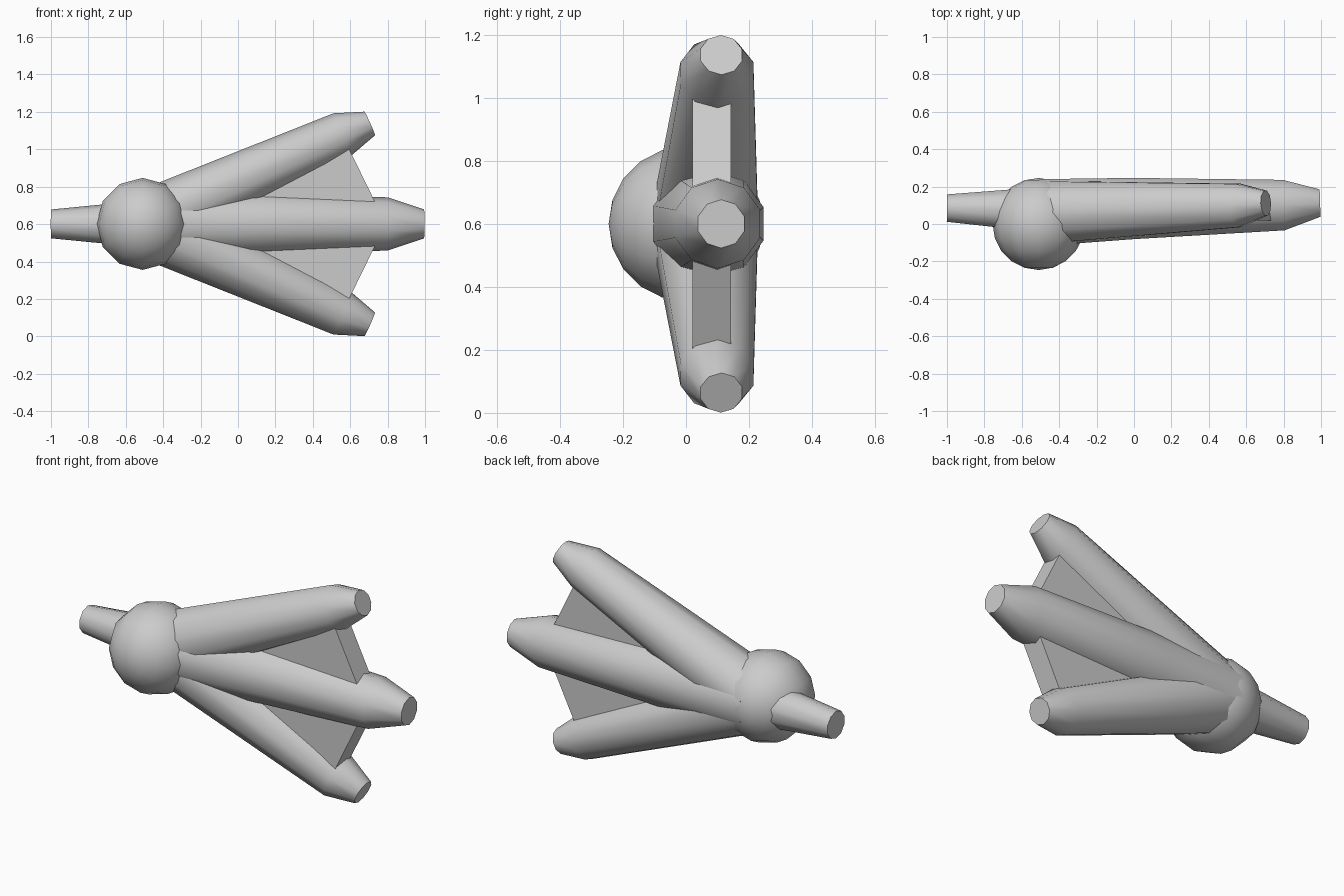
import bpy, bmesh, math
from mathutils import Vector, Matrix

cube = bpy.data.objects.get("Cube")
if cube:
    bpy.data.objects.remove(cube, do_unlink=True)

MID = 0.601      # height of the symmetry plane
SIDES = 10

grey = bpy.data.materials.new("plain_grey")
grey.use_nodes = True
grey.diffuse_color = (0.6, 0.6, 0.6, 1)
grey.node_tree.nodes["Principled BSDF"].inputs["Base Color"].default_value = (0.6, 0.6, 0.6, 1)


def finish(name, bm, angle=40):
    bmesh.ops.recalc_face_normals(bm, faces=bm.faces[:])
    mesh = bpy.data.meshes.new(name)
    bm.to_mesh(mesh)
    bm.free()
    mesh.materials.append(grey)
    mesh.shade_smooth()
    mesh.set_sharp_from_angle(angle=math.radians(angle))
    obj = bpy.data.objects.new(name, mesh)
    bpy.context.collection.objects.link(obj)
    return obj


def tube(name, stations):
    """Capped tapering tube through (centre, radius) stations."""
    bm = bmesh.new()
    axis = (Vector(stations[-1][0]) - Vector(stations[0][0])).normalized()
    side = axis.cross(Vector((0, 0, 1))).normalized()
    up = side.cross(axis)
    rings = []
    for centre, radius in stations:
        ring = []
        for k in range(SIDES):
            a = math.tau * k / SIDES
            offset = (up * math.cos(a) + side * math.sin(a)) * radius
            ring.append(bm.verts.new(Vector(centre) + offset))
        rings.append(ring)
    for low, high in zip(rings, rings[1:]):
        for k in range(SIDES):
            n = (k + 1) % SIDES
            bm.faces.new((low[k], low[n], high[n], high[k]))
    bm.faces.new(rings[0])
    bm.faces.new(rings[-1])
    return finish(name, bm)


def plate(name, outline, y_front, y_back):
    """Flat plate from an x-z outline."""
    bm = bmesh.new()
    face = bm.faces.new([bm.verts.new((x, y_front, z)) for x, z in outline])
    moved = bmesh.ops.extrude_face_region(bm, geom=[face])["geom"]
    verts = [v for v in moved if isinstance(v, bmesh.types.BMVert)]
    bmesh.ops.translate(bm, verts=verts, vec=(0, y_back - y_front, 0))
    return finish(name, bm, 30)


# Round hub with its poles facing front and back
bm = bmesh.new()
bmesh.ops.create_uvsphere(bm, u_segments=12, v_segments=10, radius=0.246,
                          matrix=Matrix.Translation((-0.51, 0, MID)) @ Matrix.Rotation(math.pi / 2, 4, "X"))
finish("hub_ball", bm, 60)

# Narrow stem on the right
tube("stem", [((-0.5, 0.077, MID), 0.126), ((-1, 0.085, MID), 0.077)])

# Central arm
tube("middle_arm", [((-0.5, 0.061, MID), 0.188), ((0, 0.083, MID), 0.172),
                    ((0.8, 0.101, MID), 0.142), ((0.995, 0.112, MID), 0.077)])

# Slanted arms and webs, mirrored about the middle plane
for word, s in (("upper", 1), ("lower", -1)):
    tube(word + "_arm", [((-0.5, 0.061, MID), 0.177), ((0.56, 0.099, MID + s * 0.48), 0.122),
                         ((0.705, 0.112, MID + s * 0.537), 0.069)])
    plate(word + "_web", [(-0.2, MID), (0.57, MID + s * 0.45), (0.79, MID)], 0.02, 0.143)
